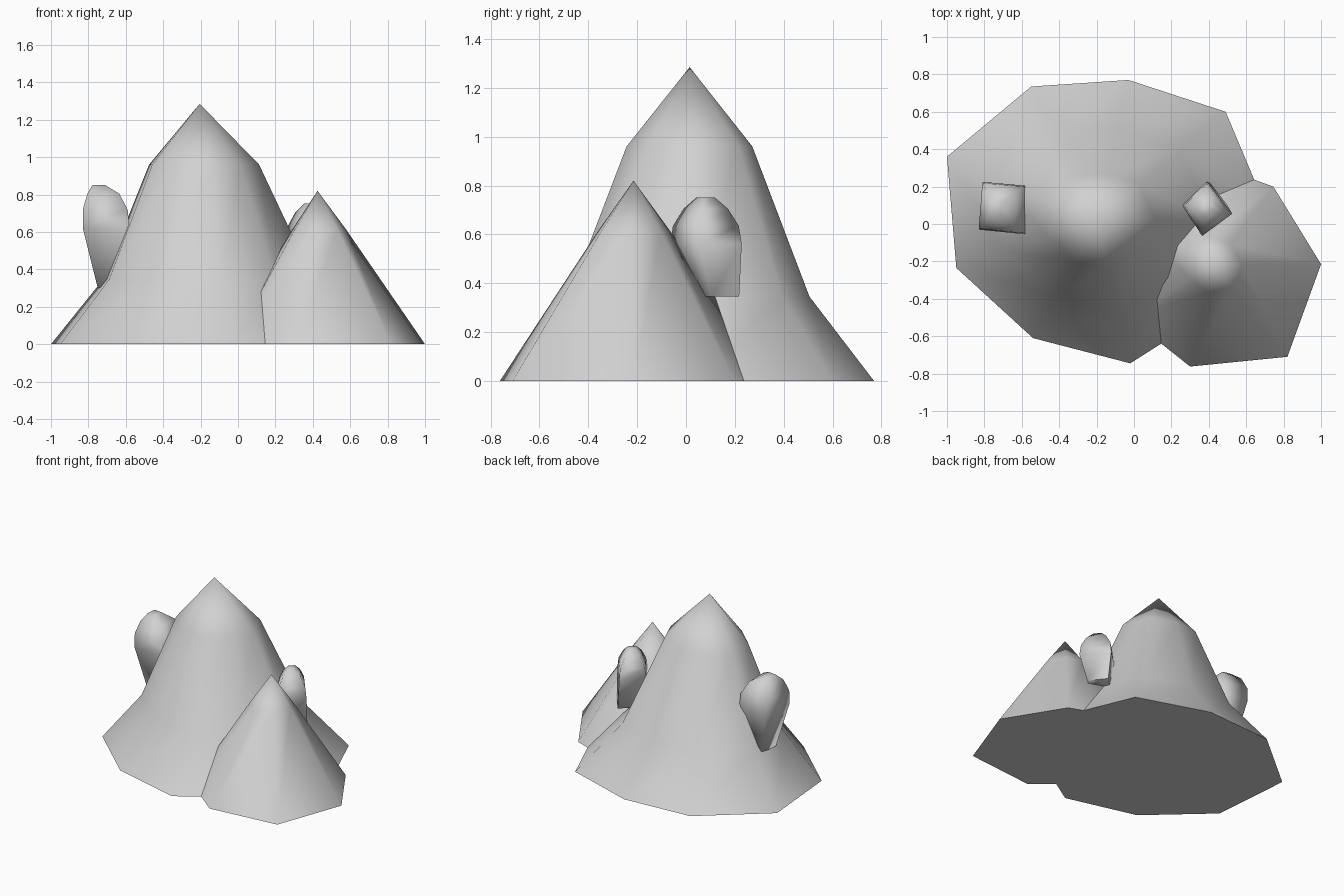
import bpy
import bmesh

cube = bpy.data.objects.get("Cube")
if cube:
    bpy.data.objects.remove(cube, do_unlink=True)

# Single stone colour
stone = bpy.data.materials.new("stone_grey")
stone.use_nodes = True
colour = (0.64, 0.64, 0.64, 1)
stone.diffuse_color = colour
stone.node_tree.nodes["Principled BSDF"].inputs["Base Color"].default_value = colour


def loft(name, centre, outline, rings, apex=None):
    """Stack scaled copies of an outline; rings hold (scale, z, shift x, shift y)."""
    cx, cy = centre
    bm = bmesh.new()
    loops = []
    for scale, z, sx, sy in rings:
        loops.append([bm.verts.new((cx + (x - cx) * scale + sx,
                                    cy + (y - cy) * scale + sy, z))
                      for x, y in outline])
    n = len(outline)
    for low, high in zip(loops, loops[1:]):
        for i in range(n):
            j = (i + 1) % n
            bm.faces.new((low[i], low[j], high[j], high[i]))
    bm.faces.new(loops[0][::-1])
    if apex is None:
        bm.faces.new(loops[-1])
    else:
        tip = bm.verts.new((cx, cy, apex))
        for i in range(n):
            bm.faces.new((loops[-1][i], loops[-1][(i + 1) % n], tip))
    bmesh.ops.recalc_face_normals(bm, faces=bm.faces)
    # Smooth flanks, crisp rim around the base
    for face in bm.faces:
        face.smooth = True
    for edge in bm.edges:
        if edge.calc_face_angle(0) > 1.6:
            edge.smooth = False
    mesh = bpy.data.meshes.new(name)
    bm.to_mesh(mesh)
    bm.free()
    mesh.materials.append(stone)
    obj = bpy.data.objects.new(name, mesh)
    bpy.context.collection.objects.link(obj)
    return obj


# Tall peak with a flared foot
loft("main_peak", (-0.205, 0.015),
     [(0.73, 0.03), (0.49, 0.6), (-0.03, 0.77), (-0.55, 0.735), (-1, 0.36),
      (-0.95, -0.235), (-0.54, -0.61), (-0.02, -0.745), (0.42, -0.465)],
     [(1, 0, 0, 0), (0.65, 0.345, 0, 0), (0.34, 0.96, 0, 0)], 1.285)

# Lower peak on the front left
loft("small_peak", (0.425, -0.215),
     [(1, -0.215), (0.745, 0.2), (0.33, 0.35), (-0.08, 0.05),
      (-0.03, -0.5), (0.3, -0.762), (0.82, -0.71)],
     [(1, 0, 0, 0), (0.27, 0.61, 0, 0)], 0.82)

# Rounded boulder on the right flank
loft("right_boulder", (-0.705, 0.085),
     [(-0.58, -0.055), (-0.58, 0.205), (-0.81, 0.225), (-0.83, -0.03)],
     [(0.6, 0.3, 0.03, 0), (1, 0.62, 0, 0), (0.96, 0.72, -0.005, 0),
      (0.68, 0.805, -0.015, 0), (0.26, 0.852, -0.04, 0)])

# Rounded boulder wedged between the peaks
loft("left_boulder", (0.385, 0.08),
     [(0.525, 0.055), (0.39, 0.228), (0.258, 0.1), (0.365, -0.065)],
     [(0.66, 0.345, 0.02, 0.04), (1, 0.56, 0, 0), (0.92, 0.635, 0, 0),
      (0.62, 0.705, 0, 0), (0.25, 0.752, 0, 0)])
